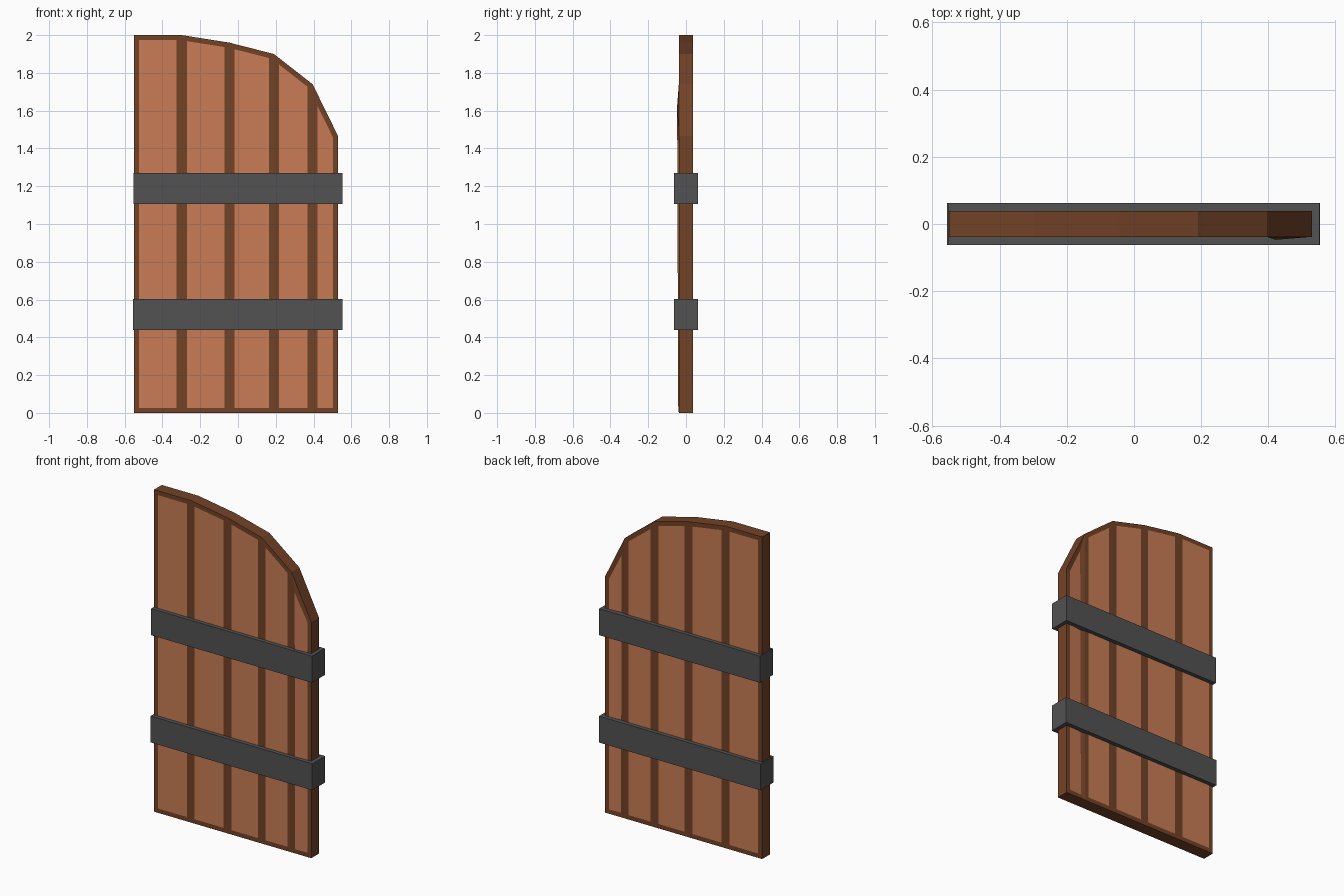
import bpy, bmesh

if "Cube" in bpy.data.objects:
    bpy.data.objects.remove(bpy.data.objects["Cube"])

def material(name, rgb):
    m = bpy.data.materials.new(name)
    m.diffuse_color = (*rgb, 1)
    m.use_nodes = True
    m.node_tree.nodes["Principled BSDF"].inputs["Base Color"].default_value = m.diffuse_color
    return m

def make_object(name, bm, mats):
    bmesh.ops.recalc_face_normals(bm, faces=bm.faces)
    me = bpy.data.meshes.new(name)
    bm.to_mesh(me)
    bm.free()
    for m in mats:
        me.materials.append(m)
    ob = bpy.data.objects.new(name, me)
    bpy.context.collection.objects.link(ob)
    return ob

frame = material("dark_wood", (0.17, 0.055, 0.02))
plank = material("plank_wood", (0.58, 0.20, 0.09))
iron = material("iron", (0.085, 0.085, 0.085))

# Door panel: one column per plank under a half-arch top
HALF = 0.038
top = [(-0.55, 2.0), (-0.298, 2.0), (-0.045, 1.96),
       (0.19, 1.90), (0.395, 1.74), (0.53, 1.465)]
bm = bmesh.new()
lower = [bm.verts.new((x, -HALF, 0)) for x, z in top]
upper = [bm.verts.new((x, -HALF, z)) for x, z in top]
fronts = [bm.faces.new((lower[i], lower[i + 1], upper[i + 1], upper[i]))
          for i in range(len(top) - 1)]
ext = bmesh.ops.extrude_face_region(bm, geom=fronts, use_keep_orig=True)
bmesh.ops.translate(bm, vec=(0, 2 * HALF, 0),
                    verts=[g for g in ext["geom"] if isinstance(g, bmesh.types.BMVert)])
bmesh.ops.recalc_face_normals(bm, faces=bm.faces)

# Lighter plank faces inset on front and back
boards = [f for f in bm.faces if abs(f.normal.y) > 0.9]
bmesh.ops.inset_individual(bm, faces=boards, thickness=0.027, use_even_offset=True)
for f in boards:
    f.material_index = 1
    # Narrow end plank is slightly warped towards the front
    if f.calc_center_median().x > 0.4:
        for v in f.verts:
            if v.co.x < 0.46:
                v.co.y -= 0.009 if v.co.z > 1 else 0.003
make_object("door_planks", bm, [frame, plank])

# Iron bands wrapping the door
def band(name, x0, x1, z0, z1, half_y):
    bm = bmesh.new()
    bmesh.ops.create_cube(bm, size=1)
    for v in bm.verts:
        v.co = (x1 if v.co.x > 0 else x0,
                half_y if v.co.y > 0 else -half_y,
                z1 if v.co.z > 0 else z0)
    make_object(name, bm, [iron])

band("upper_band", -0.552, 0.552, 1.105, 1.27, 0.063)
band("lower_band", -0.556, 0.554, 0.438, 0.602, 0.063)
